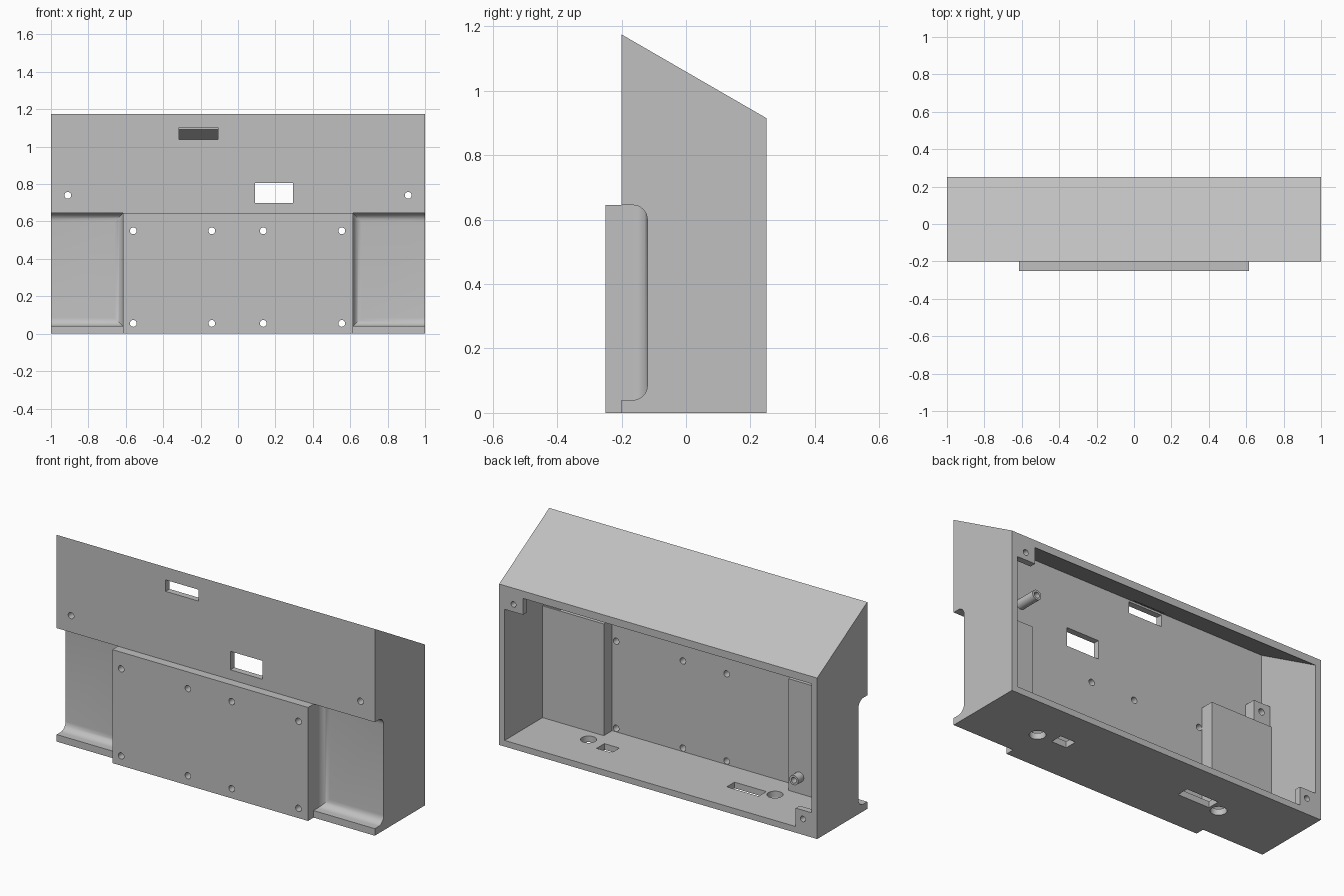
import bpy, bmesh, math
from mathutils import Matrix, Vector

if "Cube" in bpy.data.objects:
    bpy.data.objects.remove(bpy.data.objects["Cube"])

WALL = 0.035
FRONT, BACK = -0.2, 0.25
TOP_FRONT, TOP_BACK = 1.175, 0.915

grey = bpy.data.materials.new("plain grey")
grey.use_nodes = True
grey.diffuse_color = (0.53, 0.53, 0.53, 1)
grey.node_tree.nodes["Principled BSDF"].inputs["Base Color"].default_value = grey.diffuse_color


def finish(name, bm):
    bmesh.ops.recalc_face_normals(bm, faces=bm.faces)
    mesh = bpy.data.meshes.new(name)
    bm.to_mesh(mesh)
    bm.free()
    mesh.materials.append(grey)
    obj = bpy.data.objects.new(name, mesh)
    bpy.context.collection.objects.link(obj)
    return obj


def box(name, x, y, z, fillet=0):
    """Box from ranges; fillet rounds the back (+y) edges except at the outer end."""
    bm = bmesh.new()
    bmesh.ops.create_cube(bm, size=1)
    lo = Vector((min(x), min(y), min(z)))
    hi = Vector((max(x), max(y), max(z)))
    for v in bm.verts:
        v.co = Vector([(a + b) / 2 + c * (b - a) for a, b, c in zip(lo, hi, v.co)])
    if fillet:
        outer = max(x, key=abs)
        edges = [e for e in bm.edges
                 if all(abs(v.co.y - hi.y) < 1e-4 for v in e.verts)
                 and not all(abs(v.co.x - outer) < 1e-4 for v in e.verts)]
        bmesh.ops.bevel(bm, geom=edges, offset=fillet, segments=8, profile=0.5,
                        affect='EDGES')
    return finish(name, bm)


def rod(name, center, radius, length, axis='Y'):
    bm = bmesh.new()
    turn = Matrix.Rotation(math.pi / 2, 4, 'X') if axis == 'Y' else Matrix()
    bmesh.ops.create_cone(bm, cap_ends=True, segments=24, radius1=radius, radius2=radius,
                          depth=length, matrix=Matrix.Translation(center) @ turn)
    return finish(name, bm)


def prism(name, half_width, profile):
    """Extrude a (y, z) profile across x."""
    bm = bmesh.new()
    face = bm.faces.new([bm.verts.new((-half_width, y, z)) for y, z in profile])
    new = bmesh.ops.extrude_face_region(bm, geom=[face])["geom"]
    bmesh.ops.translate(bm, vec=(2 * half_width, 0, 0),
                        verts=[g for g in new if isinstance(g, bmesh.types.BMVert)])
    return finish(name, bm)


def combine(target, tool, operation):
    mod = target.modifiers.new("combine", 'BOOLEAN')
    mod.object, mod.operation, mod.solver = tool, operation, 'EXACT'
    bpy.context.view_layer.update()
    result = bpy.data.meshes.new_from_object(
        target.evaluated_get(bpy.context.evaluated_depsgraph_get()))
    target.modifiers.clear()
    target.data = result
    bpy.data.objects.remove(tool)


def ceiling(y):
    return TOP_FRONT - 0.042 + (TOP_BACK - TOP_FRONT) * (y - FRONT) / (BACK - FRONT)


# Sloped shell, open at the back
housing = prism("housing", 1, [(FRONT, 0), (BACK, 0), (BACK, TOP_BACK), (FRONT, TOP_FRONT)])
inside, beyond = FRONT + WALL, BACK + 0.05
combine(housing, prism("cavity", 1 - WALL, [(inside, WALL), (beyond, WALL),
        (beyond, ceiling(beyond)), (inside, ceiling(inside))]), 'DIFFERENCE')

# Raised centre panel, inner walls of the side recesses, bosses, tabs and posts
solids = [box("front_panel", (-0.615, 0.615), (-0.25, -0.18), (0, 0.645))]
for s in (-1, 1):
    solids.append(box("recess_wall", (s * 0.58, s * 0.98), (-0.18, -0.09), (0.02, 0.67)))
    solids.append(box("screw_boss", (s * 0.86, s * 0.98), (-0.18, -0.1), (0.6, 0.79)))
solids += [
    box("upper_tab", (0.85, 0.98), (0.215, BACK), (0.78, 0.89)),
    box("lower_tab", (-0.98, -0.865), (0.215, BACK), (0.02, 0.14)),
    rod("upper_post", (0.595, -0.11, 0.825), 0.028, 0.14),
    rod("lower_post", (-0.65, -0.07, 0.13), 0.028, 0.06),
]
for solid in solids:
    combine(housing, solid, 'UNION')

# Filleted side recesses
cuts = [box("recess", (s * 0.615, s * 1.1), (-0.4, -0.12), (0.04, 0.645), 0.045)
        for s in (-1, 1)]

# Front slot and window
cuts.append(box("slot", (-0.315, -0.107), (-0.3, -0.13), (1.037, 1.102)))
cuts.append(box("window", (0.092, 0.295), (-0.3, -0.13), (0.7, 0.805)))

# Screw holes through the front
holes = [(x, z) for x in (-0.56, -0.14, 0.135, 0.555) for z in (0.055, 0.55)]
holes += [(-0.91, 0.74), (0.91, 0.74)]
cuts += [rod("screw_hole", (x, -0.16, z), 0.018, 0.24) for x, z in holes]

# Holes in tabs and posts
for x, y, z in ((0.91, 0.23, 0.823), (-0.91, 0.23, 0.09),
                (0.595, -0.04, 0.825), (-0.65, -0.035, 0.13)):
    cuts.append(rod("blind_hole", (x, y, z), 0.016, 0.08))

# Openings in the floor
for x in (0.618, -0.554):
    cuts.append(rod("round_port", (x, -0.008, 0), 0.042, 0.15, 'Z'))
for x, half in ((0.475, 0.047), (-0.396, 0.1)):
    cuts.append(box("square_port", (x - half, x + half), (-0.013, 0.057), (-0.1, 0.1)))

for cut in cuts:
    combine(housing, cut, 'DIFFERENCE')

# Smooth fillets with sharp edges kept
bpy.ops.object.select_all(action='DESELECT')
housing.select_set(True)
bpy.context.view_layer.objects.active = housing
bpy.ops.object.shade_smooth_by_angle(angle=math.radians(30))
